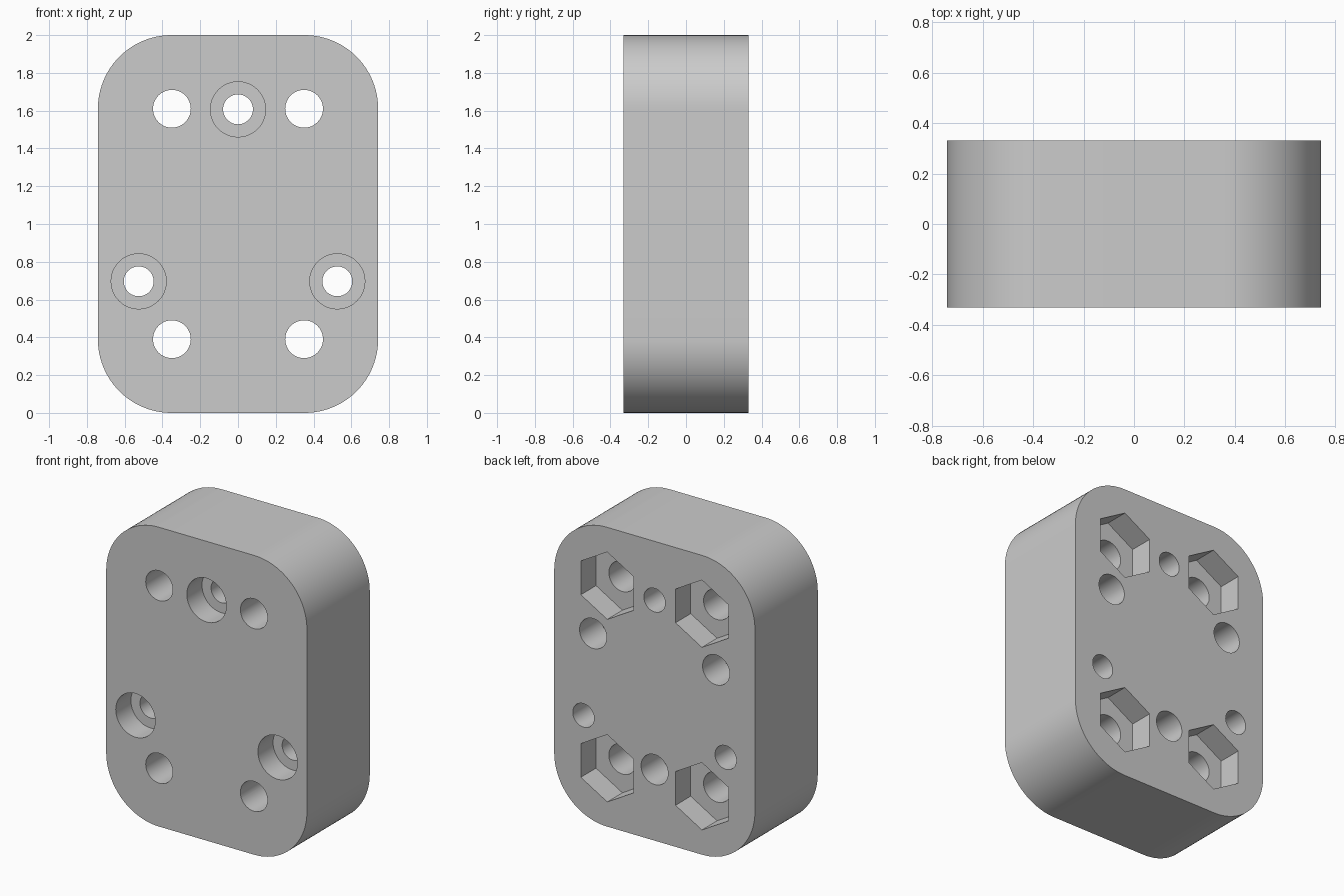
import bpy, bmesh
from math import sin, cos, pi, radians

if "Cube" in bpy.data.objects:
    bpy.data.objects.remove(bpy.data.objects["Cube"], do_unlink=True)

HALF_W, HALF_D, HEIGHT, CORNER = 0.742, 0.332, 2.0, 0.39
MID = HEIGHT / 2
OUT = 0.1  # how far cutters stick out of the block

grey = bpy.data.materials.new("light grey")
grey.use_nodes = True
grey.diffuse_color = (0.6, 0.6, 0.6, 1)
grey.node_tree.nodes["Principled BSDF"].inputs["Base Color"].default_value = (0.6, 0.6, 0.6, 1)


def prism(name, profile, y0, y1):
    """Extrude an (x, z) profile from y0 to y1."""
    bm = bmesh.new()
    face = bm.faces.new([bm.verts.new((x, y0, z)) for x, z in profile])
    side = bmesh.ops.extrude_face_region(bm, geom=[face])["geom"]
    for v in side:
        if isinstance(v, bmesh.types.BMVert):
            v.co.y = y1
    bmesh.ops.recalc_face_normals(bm, faces=bm.faces)
    mesh = bpy.data.meshes.new(name)
    bm.to_mesh(mesh)
    bm.free()
    mesh.materials.append(grey)
    obj = bpy.data.objects.new(name, mesh)
    bpy.context.collection.objects.link(obj)
    return obj


def ring(x, z, r, sides=48):
    """Regular polygon with a corner pointing up."""
    return [(x + r * cos(pi / 2 + 2 * pi * i / sides),
             z + r * sin(pi / 2 + 2 * pi * i / sides)) for i in range(sides)]


def polar(r, degrees):
    return r * cos(radians(degrees)), MID + r * sin(radians(degrees))


# Block with rounded corners
outline = []
for quarter, (sx, sz) in enumerate([(1, 1), (-1, 1), (-1, -1), (1, -1)]):
    for i in range(25):
        a = (quarter + i / 24) * pi / 2
        outline.append((sx * (HALF_W - CORNER) + CORNER * cos(a),
                        MID + sz * (MID - CORNER) + CORNER * sin(a)))
block = prism("mounting_block", outline, -HALF_D, HALF_D)

front, back = -HALF_D - OUT, HALF_D + OUT
cutters = []

# Four bolt holes with hexagonal nut pockets at the back
for x in (-0.35, 0.35):
    for z in (0.39, 1.61):
        cutters.append(prism("bolt_hole", ring(x, z, 0.1), front, back))
        cutters.append(prism("nut_pocket", ring(x, z, 0.225, 6), HALF_D - 0.16, back))

# Three counterbored screw holes from the front
for angle in (90, 210, 330):
    x, z = polar(0.607, angle)
    cutters.append(prism("screw_hole", ring(x, z, 0.079), front, back))
    cutters.append(prism("counterbore", ring(x, z, 0.146), front, -HALF_D + 0.16))

# Three blind holes in the back
for angle in (30, 150, 270):
    x, z = polar(0.525, angle)
    cutters.append(prism("blind_hole", ring(x, z, 0.1), HALF_D - 0.22, back))

# Cut everything, then drop the cutters
for cutter in cutters:
    cutter.hide_render = True
    mod = block.modifiers.new(cutter.name, "BOOLEAN")
    mod.operation = "DIFFERENCE"
    mod.solver = "EXACT"
    mod.object = cutter
graph = bpy.context.evaluated_depsgraph_get()
cut_mesh = bpy.data.meshes.new_from_object(block.evaluated_get(graph))
block.modifiers.clear()
block.data = cut_mesh
for cutter in cutters:
    bpy.data.objects.remove(cutter, do_unlink=True)

# Smooth curved walls, sharp rims
for obj in bpy.context.selected_objects:
    obj.select_set(False)
block.select_set(True)
bpy.context.view_layer.objects.active = block
bpy.ops.object.shade_smooth_by_angle(angle=radians(30))
